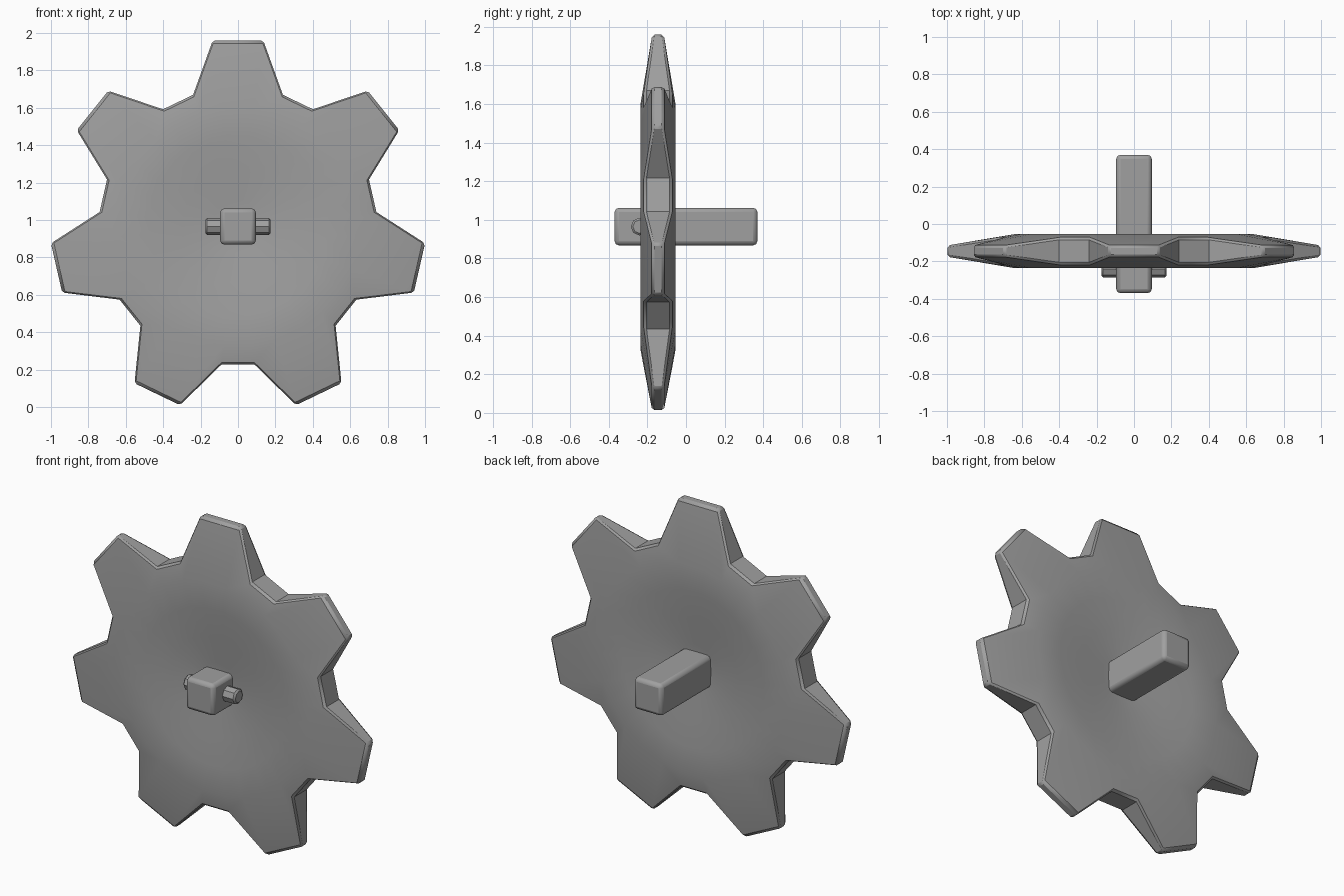
import bpy, bmesh, math
from mathutils import Vector

cube = bpy.data.objects.get("Cube")
if cube:
    bpy.data.objects.remove(cube, do_unlink=True)

TEETH = 7
CENTRE = Vector((0, -0.145, 0.965))

steel = bpy.data.materials.new("steel grey")
steel.use_nodes = True
GREY = (0.35, 0.35, 0.35, 1)
steel.diffuse_color = GREY
steel.node_tree.nodes["Principled BSDF"].inputs["Base Color"].default_value = GREY


def finish(name, bm, bevel, segments):
    """Turn a bmesh into a bevelled, smooth-shaded object."""
    bmesh.ops.recalc_face_normals(bm, faces=bm.faces)
    mesh = bpy.data.meshes.new(name)
    bm.to_mesh(mesh)
    bm.free()
    mesh.materials.append(steel)
    obj = bpy.data.objects.new(name, mesh)
    bpy.context.collection.objects.link(obj)
    mod = obj.modifiers.new("soft edges", "BEVEL")
    mod.width = bevel
    mod.segments = segments
    mod.limit_method = "ANGLE"
    mod.angle_limit = math.radians(50)
    bpy.ops.object.select_all(action="DESELECT")
    obj.select_set(True)
    bpy.context.view_layer.objects.active = obj
    bpy.ops.object.shade_smooth_by_angle(angle=math.radians(30))
    return obj


# Tooth outline: valley and tip corners as (angle, radius, half thickness)
step = math.tau / TEETH
tip = (math.atan2(0.135, 0.995), math.hypot(0.135, 0.995), 0.03)
valley = (step / 2 - 0.12, 0.744, 0.072)
outline = []
for i in range(TEETH):
    for sign, (a, r, t) in ((-1, valley), (-1, tip), (1, tip), (1, valley)):
        outline.append((i * step + sign * a, r, t))
count = len(outline)

# Dished disc: thin at the hub, thick at the rim, tapering along the teeth
DISH = [(0.07, 0.04), (0.14, 0.046), (0.3, 0.065), (0.48, 0.082), (0.64, 0.091)]
levels = [[(a, radius, half) for a, r, t in outline] for radius, half in DISH]
levels.append(outline)


def bridge(bm, inner, outer):
    """Join two rings of vertices with quads."""
    for i in range(count):
        j = (i + 1) % count
        bm.faces.new((inner[i], inner[j], outer[j], outer[i]))


bm = bmesh.new()
rims = []
for side in (-1, 1):
    rings = [[bm.verts.new(CENTRE + Vector((r * math.sin(a), side * t, r * math.cos(a))))
              for a, r, t in level] for level in levels]
    bm.faces.new(rings[0])
    for inner, outer in zip(rings, rings[1:]):
        bridge(bm, inner, outer)
    rims.append(rings[-1])
bridge(bm, *rims)
finish("toothed_disc", bm, 0.012, 1)

# Square axle through the hub
bm = bmesh.new()
bmesh.ops.create_cube(bm, size=1)
bmesh.ops.scale(bm, vec=(0.19, 0.74, 0.194), verts=bm.verts)
axle = finish("axle", bm, 0.022, 2)
axle.location = (0, 0, CENTRE.z)

# Cross pin through the front end of the axle
bm = bmesh.new()
bmesh.ops.create_cone(bm, cap_ends=True, segments=8, radius1=0.046, radius2=0.046, depth=0.35)
pin = finish("cross_pin", bm, 0.01, 1)
pin.rotation_euler = (0, math.pi / 2, 0)
pin.location = (0, -0.24, CENTRE.z)
